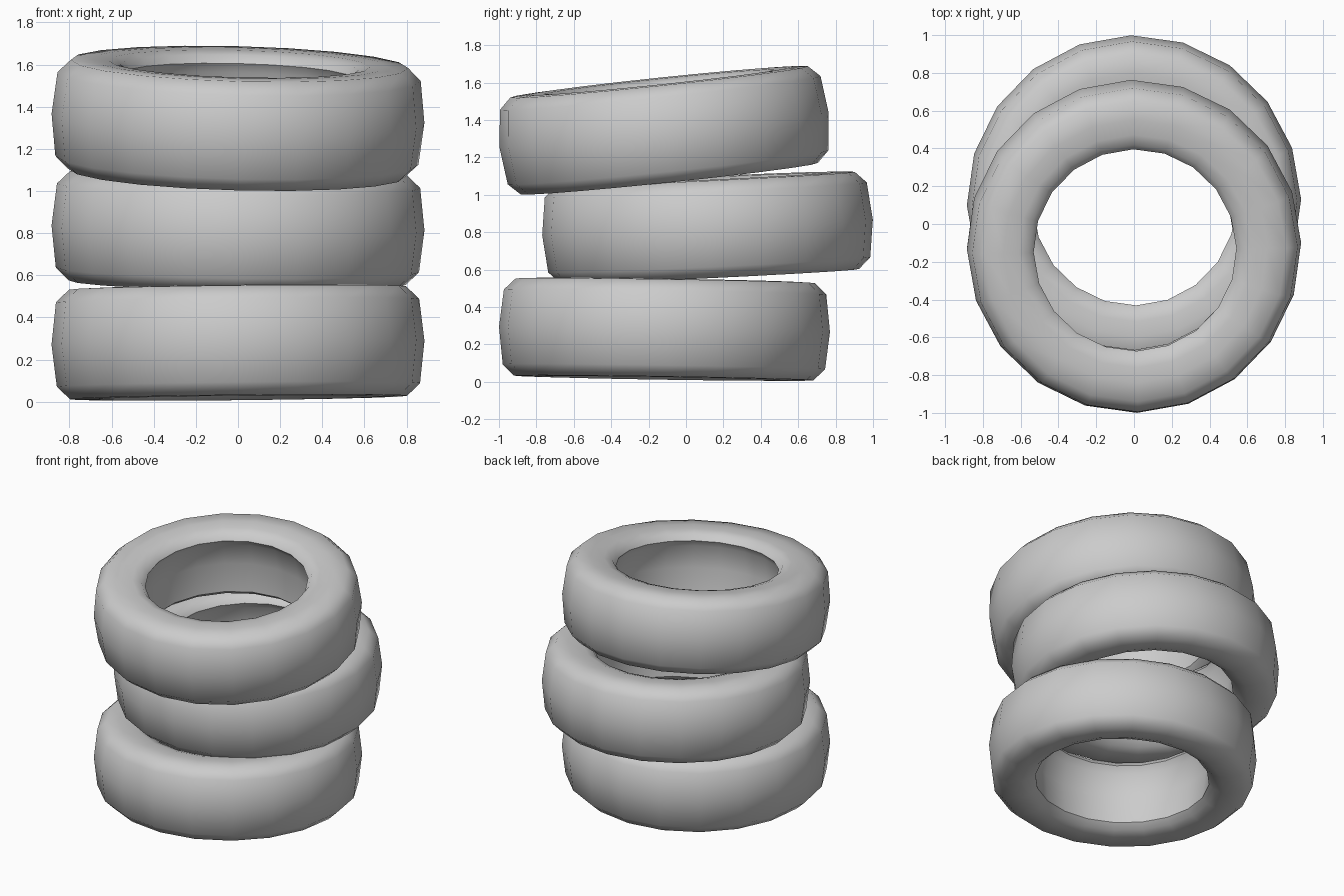
import bpy
import bmesh
from math import radians, tau, cos, sin

default = bpy.data.objects.get("Cube")
if default:
    bpy.data.objects.remove(default, do_unlink=True)

# Single grey material
GREY = (0.6, 0.6, 0.6, 1.0)
rubber = bpy.data.materials.new("grey rubber")
rubber.use_nodes = True
rubber.diffuse_color = GREY
rubber.node_tree.nodes["Principled BSDF"].inputs["Base Color"].default_value = GREY

SIDES = 20

# Cross-section (radius, height)
TREAD = [(0.862, -0.2), (0.885, 0), (0.862, 0.2), (0.80, 0.26)]
TOP_LIP = [(0.70, 0.264), (0.62, 0.26), (0.565, 0.243), (0.537, 0.205)]
INNER_WALL = [(0.568, 0.16), (0.593, 0), (0.574, -0.205)]
BOTTOM_LIP = [(0.612, -0.24), (0.67, -0.262), (0.80, -0.26)]
PROFILE = TREAD + TOP_LIP + INNER_WALL + BOTTOM_LIP


def make_tyre(name, y, z, tilt, roll, spin):
    """Revolve the closed cross-section into a ring, then place and tilt it."""
    bm = bmesh.new()
    rings = []
    for i in range(SIDES):
        a = tau * i / SIDES
        rings.append([bm.verts.new((r * cos(a), r * sin(a), h)) for r, h in PROFILE])
    count = len(PROFILE)
    for i in range(SIDES):
        here, there = rings[i], rings[(i + 1) % SIDES]
        for j in range(count):
            k = (j + 1) % count
            bm.faces.new((here[j], there[j], there[k], here[k]))
    bmesh.ops.recalc_face_normals(bm, faces=bm.faces)
    # Smooth everywhere except the creases around the hole
    for face in bm.faces:
        face.smooth = True
    for edge in bm.edges:
        edge.smooth = edge.calc_face_angle() < radians(50)
    mesh = bpy.data.meshes.new(name)
    bm.to_mesh(mesh)
    bm.free()
    mesh.materials.append(rubber)
    tyre = bpy.data.objects.new(name, mesh)
    tyre.location = (0, y, z)
    # Spin about the ring's own axis first, then lean it
    tyre.rotation_mode = 'ZYX'
    tyre.rotation_euler = (radians(tilt), radians(roll), radians(spin))
    bpy.context.collection.objects.link(tyre)


# Stack of three loosely piled tyres
make_tyre("bottom_tyre", -0.115, 0.28, -0.9, -0.6, 1)
make_tyre("middle_tyre", 0.115, 0.825, 2.7, 0.8, 1)
make_tyre("top_tyre", -0.117, 1.345, 6, 1.5, 1)
